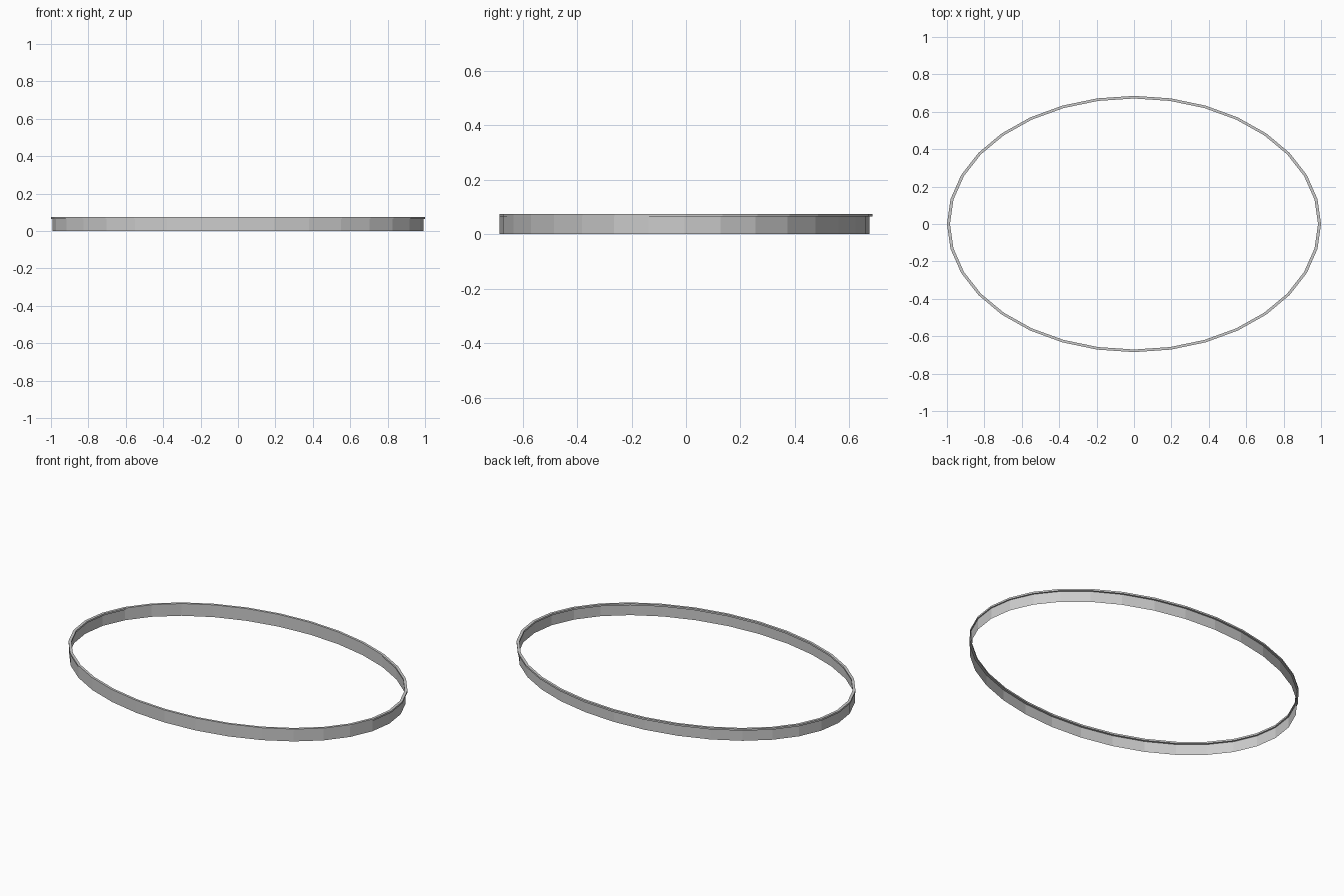
import bpy, math

if "Cube" in bpy.data.objects:
    bpy.data.objects.remove(bpy.data.objects["Cube"])

N = 32  # sides of the ellipse


def ring(name, profile, closed, cy=0.0):
    """Sweep a profile of (rx, ry, z) around an ellipse."""
    verts, faces = [], []
    k = len(profile)
    for i in range(N):
        a = 2 * math.pi * i / N
        for rx, ry, z in profile:
            verts.append((rx * math.cos(a), cy + ry * math.sin(a), z))
    for i in range(N):
        j = (i + 1) % N
        for p in range(k if closed else k - 1):
            q = (p + 1) % k
            faces.append((i * k + p, j * k + p, j * k + q, i * k + q))
    mesh = bpy.data.meshes.new(name)
    mesh.from_pydata(verts, [], faces)
    obj = bpy.data.objects.new(name, mesh)
    bpy.context.collection.objects.link(obj)
    return obj


# Thin upright wall, set very slightly towards the front
ring("band_wall", [(0.993, 0.679, 0.0), (0.993, 0.679, 0.066)], False, cy=-0.005)

# Flat lip along the top edge
ring("top_lip", [(1.0, 0.685, 0.064), (1.0, 0.685, 0.074),
                 (0.984, 0.671, 0.074), (0.984, 0.671, 0.064)], True)
